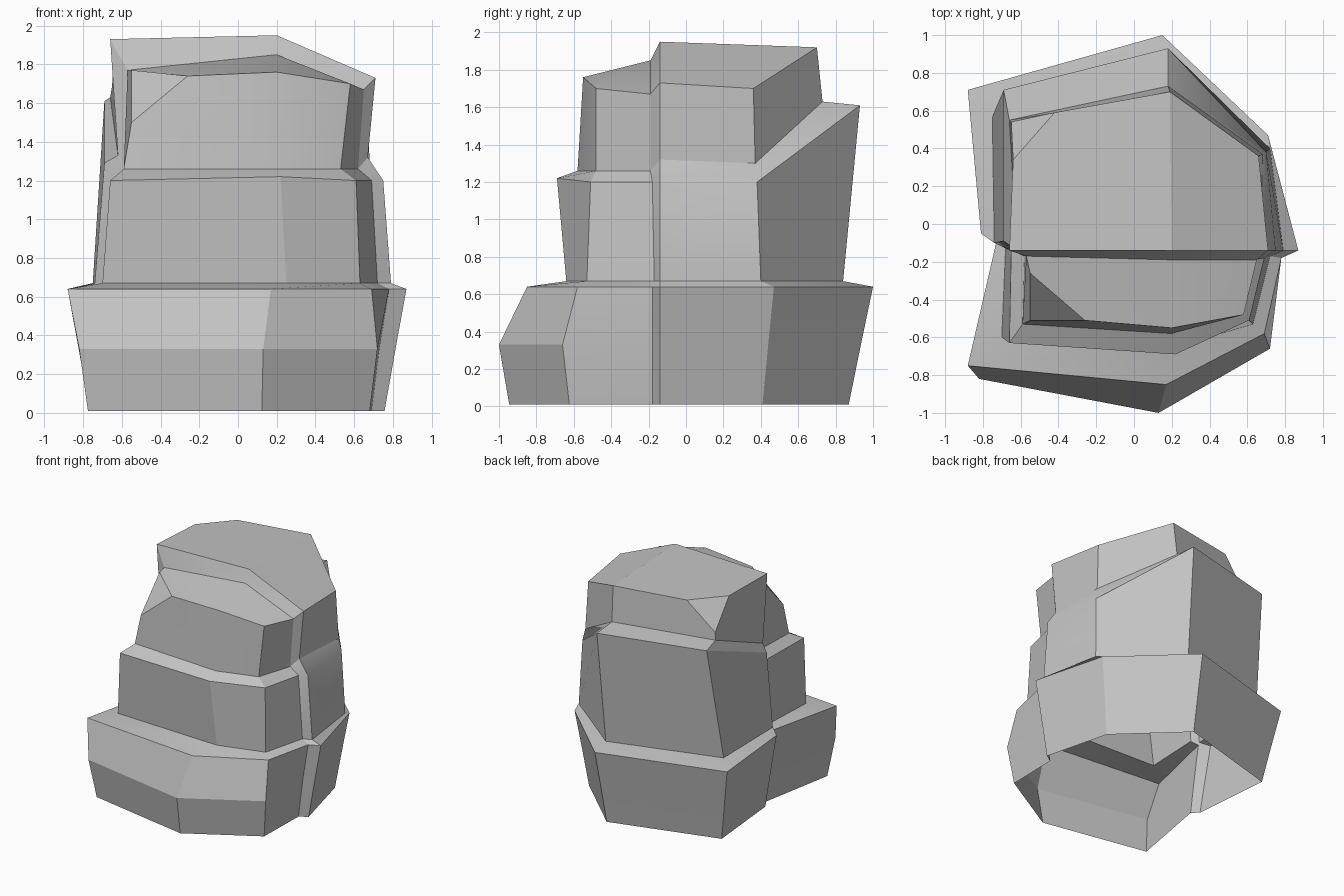
import bpy
import bmesh
from math import radians

# Remove the default cube
default_cube = bpy.data.objects.get("Cube")
if default_cube:
    bpy.data.objects.remove(default_cube, do_unlink=True)

# Stone material
stone = bpy.data.materials.new("stone_grey")
stone.use_nodes = True
grey = (0.55, 0.55, 0.55, 1.0)
stone.diffuse_color = grey
stone.node_tree.nodes["Principled BSDF"].inputs["Base Color"].default_value = grey

bm = bmesh.new()


def ring(height, outline):
    """Vertices of one layer edge; a third coordinate overrides the height."""
    return [bm.verts.new((p[0], p[1], p[2] if len(p) > 2 else height)) for p in outline]


def inset(outline, factor):
    """Shrink an outline towards the middle, leaving the seam depth alone."""
    return [(x * factor, y * factor if abs(y) > 0.2 else y) for x, y in outline]


def loft(lower, upper, extra_points=None):
    """Walls between two rings; extra points sit on the upper edge of a wall."""
    count = len(lower)
    for i in range(count):
        j = (i + 1) % count
        wall = [lower[i], lower[j], upper[j]]
        if extra_points and i in extra_points:
            wall.append(extra_points[i])
        bm.faces.new(wall + [upper[i]])


# Outlines run from the left seam round the front, the right seam and the back
front_foot = [(-.69, -.1), (-.82, -.82), (.13, -1), (.72, -.66), (.73, -.18)]
front_shoulder = [(-.73, -.1), (-.88, -.75), (.17, -.85), (.69, -.58), (.78, -.18)]
back_shoulder = [(.87, -.14), (.71, .47), (.15, 1), (-.88, .71), (-.81, -.05)]

# Wide bottom layer
base_low = ring(0.01, inset(front_foot, 0.945) + inset(back_shoulder, 0.87))
base_mid = ring(0.33, front_foot + inset(back_shoulder, 0.935))
base_top = ring(0.64, front_shoulder + back_shoulder)

# Middle layer
middle_low = ring(0.67, [
    (-.68, -.13), (-.70, -.60), (.25, -.64), (.63, -.53), (.72, -.17),
    (.79, -.14), (.72, .40), (.16, .84), (-.75, .57), (-.74, -.1)])
middle_top = ring(1.2, [
    (-.65, -.14), (-.66, -.63), (.22, -.69, 1.22), (.61, -.51), (.69, -.18),
    (.75, -.14), (.70, .38), (.18, .93, 1.61), (-.69, .71, 1.61), (-.69, -.09, 1.29)])

# Upper layer, with the back half rising higher than the front
upper_low = ring(1.26, [
    (-.58, -.17), (-.59, -.53), (.2, -.58), (.53, -.48), (.62, -.19),
    (.67, -.14, 1.32), (.68, .37, 1.3), (.18, .73, 1.63), (-.66, .55, 1.63),
    (-.62, -.14, 1.33)])
upper_top = ring(1.7, [
    (-.57, -.17, 1.77), (-.55, -.51, 1.5), (.2, -.55, 1.76), (.58, -.48), (.65, -.19, 1.67),
    (.71, -.14, 1.73), (.66, .36), (.19, .7, 1.92), (-.65, .54, 1.69),
    (-.66, -.14, 1.93)])

# Chipped corner points and the two ends of the roof step
chip_a, chip_b, chip_c, chip_d = ring(1.92, [
    (-.55, -.26, 1.77), (-.26, -.51, 1.74), (-.42, .59), (-.64, .34)])
step_low, step_high = ring(1.85, [(.2, -.19), (.2, -.14, 1.95)])

# Stack the layers
layers = [base_low, base_mid, base_top, middle_low, middle_top, upper_low]
for lower, upper in zip(layers, layers[1:]):
    loft(lower, upper)
loft(upper_low, upper_top, {0: chip_a, 1: chip_b, 7: chip_c, 8: chip_d})

# Chips, roofs and the step between the roofs
(seam_lf, front_left, front, front_right, seam_rf,
 seam_rb, back_right, back, back_left, seam_lb) = upper_top
for face in (
    (chip_a, front_left, chip_b),
    (chip_c, back_left, chip_d),
    (step_low, seam_lf, chip_a, chip_b, front),
    (step_low, front, front_right, seam_rf),
    (seam_lf, step_low, step_high, seam_lb),
    (step_low, seam_rf, seam_rb, step_high),
    (step_high, seam_rb, back_right, back),
    (step_high, back, chip_c, chip_d, seam_lb),
):
    bm.faces.new(face)

# Layered rock object
mesh = bpy.data.meshes.new("layered_rock")
bm.to_mesh(mesh)
bm.free()
mesh.materials.append(stone)
rock = bpy.data.objects.new("layered_rock", mesh)
bpy.context.collection.objects.link(rock)

# Soften shallow creases, keep sharp edges
bpy.ops.object.select_all(action="DESELECT")
rock.select_set(True)
bpy.context.view_layer.objects.active = rock
bpy.ops.object.shade_smooth_by_angle(angle=radians(22))
